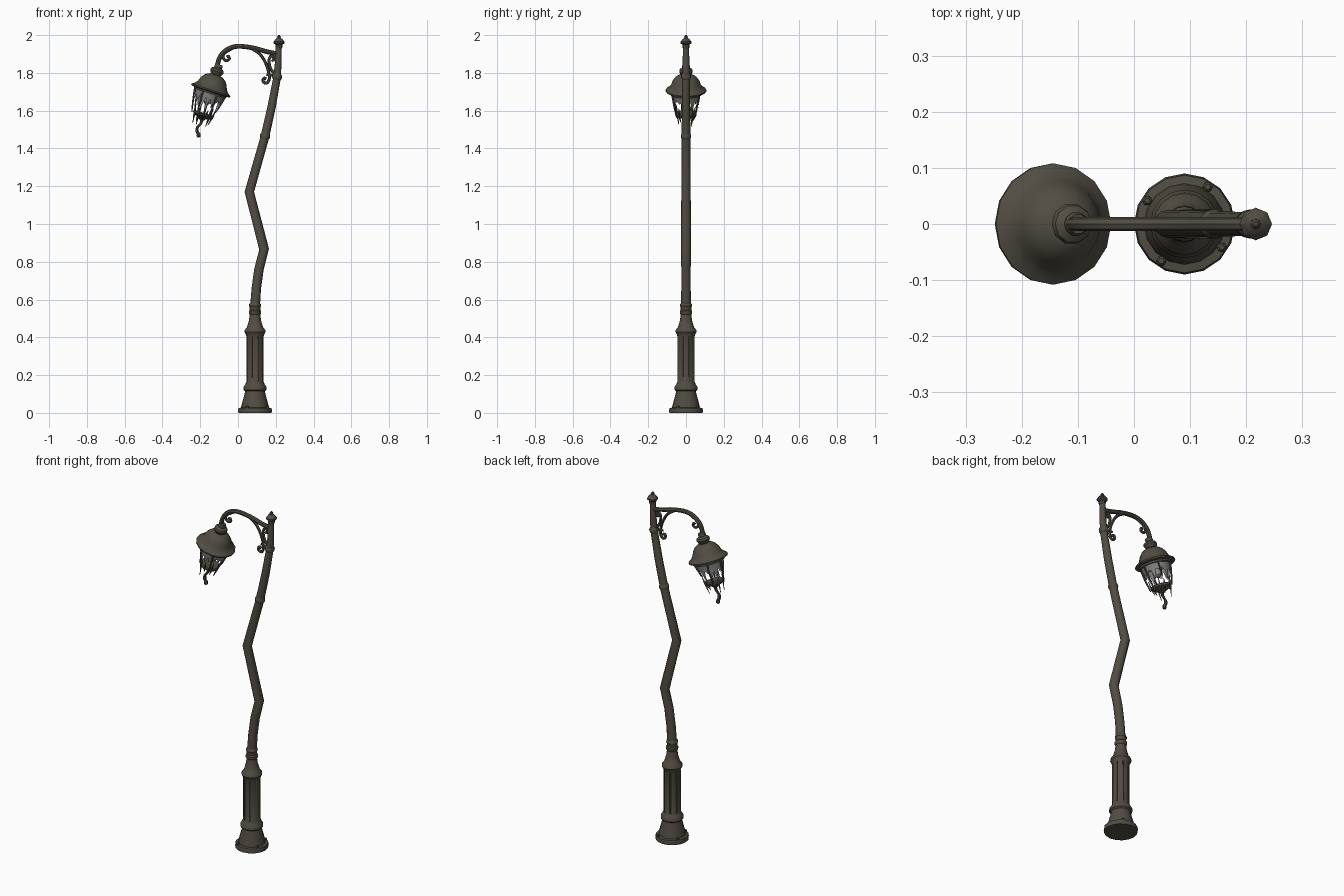
import bpy, bmesh, math, random
from mathutils import Vector, Matrix

random.seed(4)


def material(name, rgb):
    m = bpy.data.materials.new(name)
    m.diffuse_color = (*rgb, 1)
    return m


IRON = material("weathered iron", (0.082, 0.074, 0.056))
GLASS = material("dirty glass", (0.22, 0.22, 0.215))


def finish(name, bm, mat=IRON, matrix=None, smooth=True):
    if matrix:
        bm.transform(matrix)
    bmesh.ops.recalc_face_normals(bm, faces=bm.faces)
    me = bpy.data.meshes.new(name)
    bm.to_mesh(me)
    bm.free()
    ob = bpy.data.objects.new(name, me)
    bpy.context.collection.objects.link(ob)
    me.materials.append(mat)
    if smooth:
        bpy.context.view_layer.objects.active = ob
        ob.select_set(True)
        bpy.ops.object.shade_smooth_by_angle(angle=math.radians(35))
        ob.select_set(False)
    return ob


def skin(bm, rings):
    rows = [[bm.verts.new(p) for p in r] for r in rings]
    n = len(rows[0])
    for a, b in zip(rows, rows[1:]):
        for i in range(n):
            bm.faces.new((a[i], a[(i + 1) % n], b[(i + 1) % n], b[i]))
    bm.faces.new(rows[0][::-1])
    bm.faces.new(rows[-1])


def lathe(name, profile, sides=16, matrix=None, mat=IRON):
    bm = bmesh.new()
    skin(bm, [[Vector((r * math.cos(k * math.tau / sides), r * math.sin(k * math.tau / sides), z))
               for k in range(sides)] for r, z in profile])
    return finish(name, bm, mat, matrix)


def tube(name, path, radii, sides=8, matrix=None):
    """Sweep a circle along a path lying near an xz plane."""
    pts = [Vector(p) if len(p) == 3 else Vector((p[0], 0, p[1])) for p in path]
    if not isinstance(radii, (list, tuple)):
        radii = [radii] * len(pts)
    rings = []
    for i, p in enumerate(pts):
        t = (pts[min(i + 1, len(pts) - 1)] - pts[max(i - 1, 0)]).normalized()
        u = Vector((0, 1, 0)).cross(t).normalized()
        v = t.cross(u)
        rings.append([p + radii[i] * (u * math.cos(k * math.tau / sides) + v * math.sin(k * math.tau / sides))
                      for k in range(sides)])
    bm = bmesh.new()
    skin(bm, rings)
    return finish(name, bm, IRON, matrix)


def spline(pts, steps=5):
    """Catmull-Rom smoothing of a 2D path."""
    p = [Vector(q) for q in pts]
    p = [2 * p[0] - p[1]] + p + [2 * p[-1] - p[-2]]
    out = []
    for a, b, c, d in zip(p, p[1:], p[2:], p[3:]):
        for s in range(steps):
            t = s / steps
            out.append(0.5 * (2 * b + (c - a) * t + (2 * a - 5 * b + 4 * c - d) * t * t
                              + (3 * b - a - 3 * c + d) * t ** 3))
    return out + [p[-2]]


# Base pedestal with flange, collars and bolts
BX = 0.09
lathe("base_pedestal", [(0.088, 0), (0.09, 0.012), (0.087, 0.026), (0.072, 0.028), (0.07, 0.045), (0.054, 0.105),
                        (0.053, 0.115), (0.061, 0.122), (0.061, 0.137), (0.052, 0.15), (0.046, 0.165),
                        (0.045, 0.405), (0.049, 0.415), (0.056, 0.428), (0.054, 0.44), (0.043, 0.452),
                        (0.032, 0.49), (0.028, 0.52), (0.033, 0.528), (0.033, 0.54), (0.028, 0.546),
                        (0.028, 0.56), (0.032, 0.566), (0.031, 0.575), (0.026, 0.582)], 16,
      Matrix.Translation((BX, 0, 0)))
for k in range(4):
    a = math.radians(58 + 90 * k)
    lathe("flange_bolt", [(0.009, 0.02), (0.009, 0.033), (0.005, 0.037)], 6,
          Matrix.Translation((BX + 0.078 * math.cos(a), 0.078 * math.sin(a), 0)))
for k in range(8):
    a = math.tau * (k + 0.5) / 8
    c = Vector((BX + 0.044 * math.cos(a), 0.044 * math.sin(a)))
    tube("column_rib", [(c.x, c.y, 0.165), (c.x, c.y, 0.405)], 0.004, 5)

# Bent pole
tube("bent_pole", [(0.09, 0.56), (0.097, 0.66), (0.111, 0.76), (0.138, 0.867), (0.06, 1.17), (0.142, 1.46),
                   (0.178, 1.62), (0.206, 1.77), (0.213, 1.85), (0.215, 1.95)],
     [0.026, 0.025, 0.025, 0.026, 0.025, 0.023, 0.022, 0.02, 0.018, 0.016], 12)
for x, z, tilt, r in ((0.143, 1.465, 14, 0.026), (0.207, 1.78, 9, 0.025)):
    lathe("pole_collar", [(r - 0.004, -0.016), (r + 0.001, -0.006), (r + 0.001, 0.006), (r - 0.005, 0.016)], 12,
          Matrix.Translation((x, 0, z)) @ Matrix.Rotation(math.radians(tilt), 4, 'Y'))
lathe("pole_finial", [(0.016, 1.93), (0.02, 1.94), (0.018, 1.948), (0.029, 1.957), (0.029, 1.965), (0.018, 1.979),
                      (0.009, 1.985), (0.01, 1.992), (0.004, 2.0)], 8, Matrix.Translation((0.217, 0, 0)))

# Curved arm and scroll brackets
tube("lamp_arm", spline([(0.212, 1.9), (0.15, 1.913), (0.08, 1.932), (0.0, 1.941), (-0.055, 1.925),
                         (-0.093, 1.888), (-0.111, 1.835), (-0.113, 1.81)], 4), 0.0125, 8)
tube("brace_scroll", spline([(0.07, 1.93), (0.115, 1.9), (0.145, 1.855), (0.163, 1.80), (0.165, 1.765),
                             (0.15, 1.745), (0.133, 1.755), (0.137, 1.772), (0.15, 1.768)], 4), 0.008, 6)
tube("pole_scroll", spline([(0.207, 1.79), (0.18, 1.81), (0.167, 1.84), (0.165, 1.872), (0.176, 1.89),
                            (0.19, 1.882), (0.187, 1.867), (0.178, 1.87)], 4), 0.008, 6)
tube("tip_scroll", spline([(-0.02, 1.935), (-0.07, 1.905), (-0.078, 1.88), (-0.063, 1.865), (-0.046, 1.873),
                           (-0.05, 1.888), (-0.06, 1.884)], 4), 0.0075, 6)
tube("brace_tie", [(0.15, 1.79), (0.207, 1.785)], 0.007, 6)

# Tilted lantern: hood, neck and inner rim
L = Matrix.Translation((-0.143, 0, 1.711)) @ Matrix.Rotation(math.radians(18), 4, 'Y')
lathe("lantern_neck", [(0.018, 0.14), (0.022, 0.13), (0.02, 0.122), (0.034, 0.113), (0.037, 0.102),
                       (0.031, 0.088), (0.024, 0.082), (0.03, 0.076)], 10, L)
lathe("lantern_hood", [(0.03, 0.082), (0.041, 0.078), (0.058, 0.066), (0.072, 0.047), (0.08, 0.025), (0.092, 0.01),
                       (0.108, -0.001), (0.108, -0.008), (0.09, -0.012), (0.088, -0.022), (0.078, -0.022),
                       (0.07, 0.01), (0.04, 0.05)], 16, L)

# Cage bars, some snapped short
for k in range(6):
    a = math.tau * k / 6
    f = (0.75, 0.6, 1, 1, 0.8, 1)[k]
    pts = []
    for r, z in ((0.083, -0.015), (0.077, -0.06), (0.069, -0.1), (0.06, -0.142)):
        w = a + random.uniform(-0.06, 0.06)
        pts.append((r * math.cos(w), r * math.sin(w), -0.015 + (z + 0.015) * f))
    tube("cage_bar", pts, [0.006, 0.005, 0.005, 0.003], 5, L)

# Broken glass with jagged lower edge
bm = bmesh.new()
N = 36
cols = []
for i in range(N):
    a = math.tau * i / N
    d = random.uniform(0.03, 0.13) if i % 2 else random.uniform(0.02, 0.06)
    col = []
    for z in (-0.012, -0.012 - d):
        r = 0.081 + 0.16 * z
        col.append(bm.verts.new((r * math.cos(a), r * math.sin(a), z)))
    cols.append(col)
for i in range(N):
    a, b = cols[i], cols[(i + 1) % N]
    bm.faces.new((a[0], b[0], b[1], a[1]))
finish("broken_glass", bm, GLASS, L, False)

# Bulb socket and bulb stub
lathe("bulb_socket", [(0.022, 0.05), (0.022, -0.025), (0.015, -0.035)], 10, L)
lathe("bulb_stub", [(0.013, -0.03), (0.02, -0.05), (0.019, -0.07), (0.008, -0.082)], 10, L, GLASS)

# Broken lower cup, splinters and dangling finial
lathe("lower_cup", [(0.05, -0.128), (0.055, -0.133), (0.053, -0.142), (0.036, -0.153), (0.02, -0.16),
                    (0.012, -0.168)], 12, L)
for k in range(9):
    a = math.tau * k / 9 + random.uniform(-0.2, 0.2)
    c, s = math.cos(a), math.sin(a)
    top, low = random.uniform(-0.115, -0.09), random.uniform(-0.2, -0.155)
    tube("metal_splinter", [(0.058 * c, 0.058 * s, top), (0.052 * c, 0.052 * s, -0.138),
                            (0.042 * c, 0.042 * s, low)], [0.002, 0.006, 0.0015], 4, L)
tube("dangling_finial", spline([(-0.19, 1.565), (-0.195, 1.535), (-0.214, 1.512), (-0.216, 1.49),
                                (-0.208, 1.475), (-0.21, 1.458)], 3),
     [0.012, 0.01, 0.009, 0.008, 0.007, 0.007, 0.008, 0.009, 0.009, 0.009, 0.009, 0.009, 0.011, 0.012, 0.011, 0.005],
     7)
